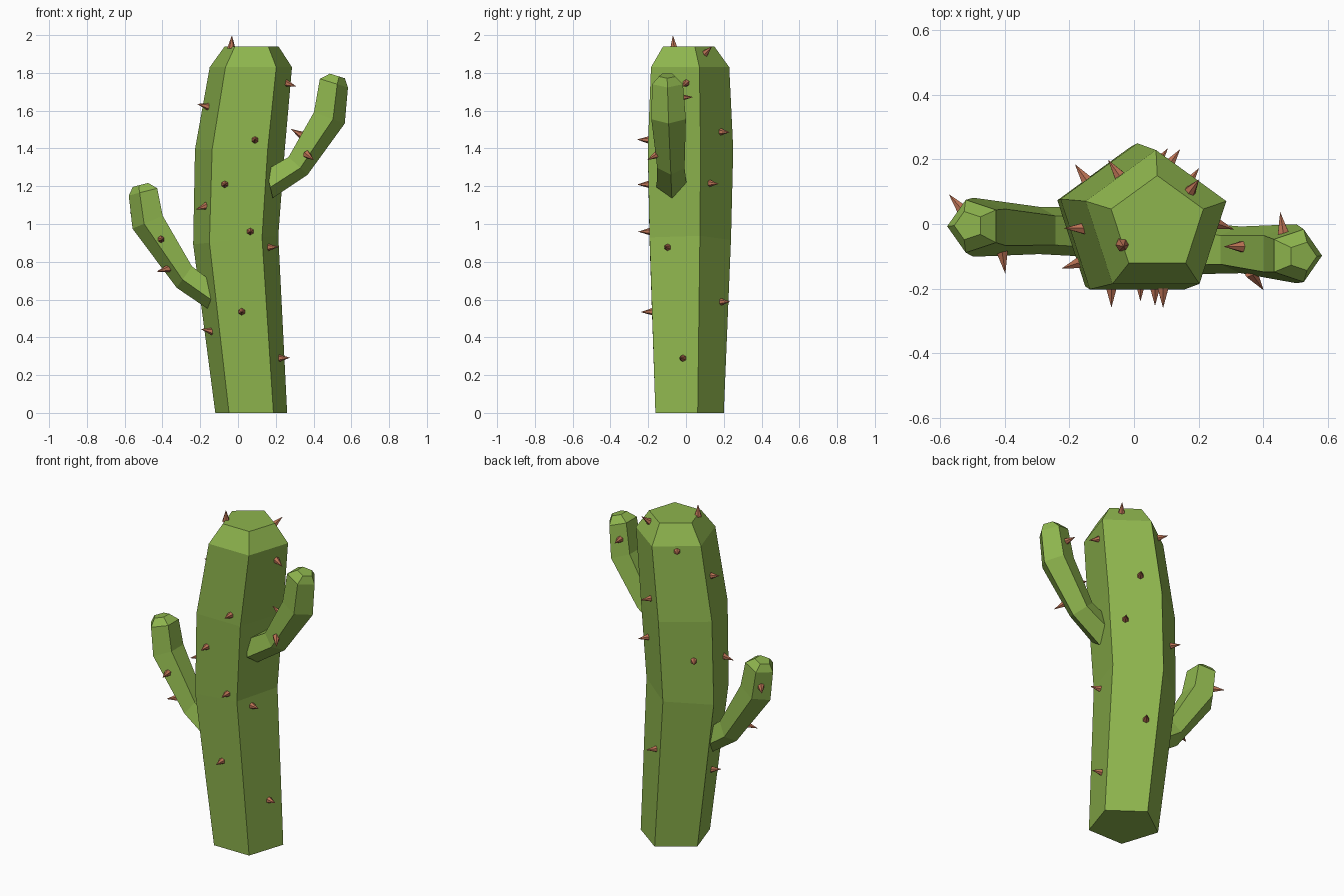
import bpy, bmesh, math
from mathutils import Vector
from mathutils.bvhtree import BVHTree

if "Cube" in bpy.data.objects:
    bpy.data.objects.remove(bpy.data.objects["Cube"])


def material(name, col):
    m = bpy.data.materials.new(name)
    m.diffuse_color = (*col, 1)
    m.use_nodes = True
    m.node_tree.nodes["Principled BSDF"].inputs["Base Color"].default_value = m.diffuse_color
    return m


green = material("cactus green", (0.27, 0.46, 0.075))
brown = material("spine brown", (0.50, 0.17, 0.09))


def finish(bm, name, mat):
    bmesh.ops.recalc_face_normals(bm, faces=bm.faces[:])
    me = bpy.data.meshes.new(name)
    bm.to_mesh(me)
    ob = bpy.data.objects.new(name, me)
    me.materials.append(mat)
    bpy.context.collection.objects.link(ob)
    return ob


def limb(name, rings, start):
    """Five-sided tube. Ring = x, y, z, radius, lean of the axis towards +x."""
    bm = bmesh.new()
    loops = []
    for x, y, z, r, lean in rings:
        u = Vector((math.cos(lean), 0, -math.sin(lean)))
        v = Vector((0, 1, 0))
        loop = []
        for k in range(5):
            a = start + k * math.tau / 5
            loop.append(bm.verts.new(Vector((x, y, z)) + r * (math.cos(a) * u + math.sin(a) * v)))
        loops.append(loop)
    for a, b in zip(loops, loops[1:]):
        for k in range(5):
            j = (k + 1) % 5
            bm.faces.new((a[k], a[j], b[j], b[k]))
    bm.faces.new(loops[0][::-1])
    bm.faces.new(loops[-1])
    bmesh.ops.recalc_face_normals(bm, faces=bm.faces[:])
    tree = BVHTree.FromBMesh(bm)
    finish(bm, name, green)
    bm.free()
    return tree


def spine(name, tree, point, direction=None, length=0.07):
    """Small cone standing on the nearest point of a limb."""
    p, n, _, _ = tree.find_nearest(Vector(point))
    d = Vector(direction).normalized() if direction else n
    bm = bmesh.new()
    bmesh.ops.create_cone(bm, cap_ends=True, segments=6, radius1=0.022, radius2=0, depth=length)
    ob = finish(bm, name, brown)
    bm.free()
    ob.rotation_mode = 'QUATERNION'
    ob.rotation_quaternion = d.to_track_quat('Z', 'Y')
    ob.location = p + d * (length / 2 - 0.01)


# Trunk, bent slightly, with a bevelled top
trunk = limb("trunk", [
    (0.07, 0, 0, 0.20, 0),
    (-0.012, 0, 0.915, 0.238, -0.1),
    (0.01, 0, 1.395, 0.25, 0),
    (0.068, 0, 1.83, 0.229, 0),
    (0.072, 0, 1.94, 0.15, 0)], math.pi / 2)

# Arms
right_arm = limb("right_arm", [
    (0.165, -0.075, 1.22, 0.085, 1.35),
    (0.313, -0.08, 1.313, 0.076, 0.75),
    (0.475, -0.092, 1.565, 0.096, 0.35),
    (0.50, -0.098, 1.748, 0.086, 0.3),
    (0.522, -0.10, 1.785, 0.046, 0.3)], 0)
left_arm = limb("left_arm", [
    (-0.14, -0.025, 0.625, 0.08, -1.4),
    (-0.28, -0.02, 0.725, 0.077, -0.95),
    (-0.47, -0.01, 1.013, 0.096, -0.4),
    (-0.495, -0.007, 1.172, 0.086, -0.25),
    (-0.512, -0.005, 1.208, 0.046, -0.25)], math.pi)

# Spines on the trunk: front, left, right, back right, back left, top
trunk_spines = [
    ((0.09, -0.2, 1.445), None), ((-0.07, -0.2, 1.21), None),
    ((0.065, -0.2, 0.96), None), ((0.02, -0.2, 0.535), None),
    ((-0.18, -0.02, 1.625), (-1, 0.0, 0.25)), ((-0.17, -0.12, 1.095), (-0.9, -0.3, -0.3)),
    ((-0.16, -0.05, 0.43), (-1, -0.2, 0.2)),
    ((0.26, 0.0, 1.745), (0.9, -0.3, -0.3)), ((0.17, -0.10, 0.877), None),
    ((0.23, -0.02, 0.29), None),
    ((0.12, 0.20, 1.487), None), ((0.17, 0.13, 1.215), None), ((0.08, 0.20, 0.588), None),
    ((-0.045, 0.15, 1.80), None), ((-0.15, 0.14, 1.16), None),
    ((-0.036, -0.065, 1.94), (0.05, -0.08, 1)), ((0.18, 0.11, 1.91), (0.45, 0.6, 0.6))]
for i, (p, d) in enumerate(trunk_spines):
    spine(f"trunk_spine_{i + 1}", trunk, p, d)

# Spines on the arms
for i, (p, d) in enumerate([
        ((0.46, -0.02, 1.67), (-0.15, 1, 0.05)), ((0.32, -0.07, 1.48), None),
        ((0.37, -0.15, 1.365), (0.5, -0.7, -0.4))]):
    spine(f"right_arm_spine_{i + 1}", right_arm, p, d, 0.075)
for i, (p, d) in enumerate([
        ((-0.405, -0.10, 0.92), (0.15, -1, 0)), ((-0.385, -0.06, 0.755), (-0.9, -0.3, -0.25)),
        ((-0.54, 0.05, 1.07), (-0.6, 0.7, -0.2))]):
    spine(f"left_arm_spine_{i + 1}", left_arm, p, d, 0.075)
